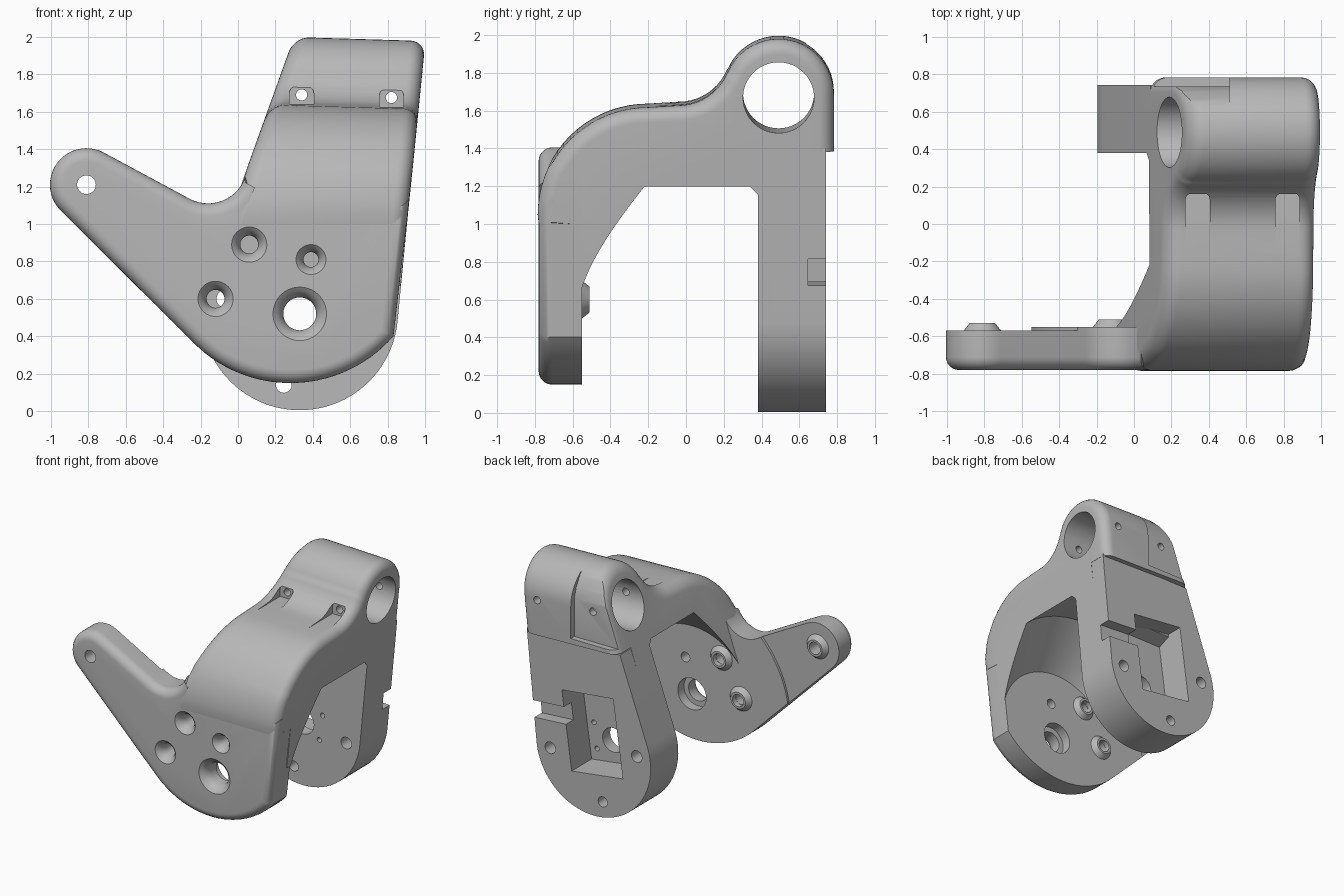
import bpy, bmesh
from math import sin, cos, radians, pi
from mathutils import Vector

cube = bpy.data.objects.get("Cube")
if cube:
    bpy.data.objects.remove(cube, do_unlink=True)

grey = bpy.data.materials.new("light_grey")
grey.use_nodes = True
GREY = (0.48, 0.48, 0.48, 1)
grey.diffuse_color = GREY
grey.node_tree.nodes["Principled BSDF"].inputs["Base Color"].default_value = GREY


def arc(cu, cv, r, a0, a1, n):
    angles = [radians(a0 + (a1 - a0) * i / n) for i in range(n + 1)]
    return [(cu + r * cos(a), cv + r * sin(a)) for a in angles]


def finish(name, bm):
    bmesh.ops.recalc_face_normals(bm, faces=bm.faces)
    me = bpy.data.meshes.new(name)
    bm.to_mesh(me)
    bm.free()
    me.materials.append(grey)
    ob = bpy.data.objects.new(name, me)
    bpy.context.collection.objects.link(ob)
    return ob


def skin(name, rings, closed=False):
    """Bridge equal rings of points, capping both ends unless closed."""
    bm = bmesh.new()
    loops = [[bm.verts.new(p) for p in ring] for ring in rings]
    pairs = list(zip(loops, loops[1:])) + ([(loops[-1], loops[0])] if closed else [])
    n = len(loops[0])
    for a, b in pairs:
        for i in range(n):
            j = (i + 1) % n
            bm.faces.new((a[i], a[j], b[j], b[i]))
    if not closed:
        bm.faces.new(loops[0])
        bm.faces.new(loops[-1])
    return finish(name, bm)


def inset(points, amount, count):
    """Move the first count points of an outline inward along their normals."""
    pts = [Vector(p) for p in points]
    out = []
    for i, p in enumerate(pts):
        if i >= count:
            out.append(p)
            continue
        a = (p - pts[i - 1]).normalized()
        b = (pts[(i + 1) % len(pts)] - p).normalized()
        if count < len(pts):
            a = b if i == 0 else a
            b = a if i == count - 1 else b
        na, nb = Vector((-a.y, a.x)), Vector((-b.y, b.x))
        out.append(p + (na + nb) * amount / (1 + na.dot(nb)))
    return out


def lathe(name, x, z, profile, closed=False, n=40):
    """Turn (y, radius) points about an axis along y."""
    rings = [[(x + r * cos(2 * pi * i / n), y, z + r * sin(2 * pi * i / n))
              for i in range(n)] for y, r in profile]
    return skin(name, rings, closed)


def drill(x, z, r, y0, y1):
    return lathe("cutter", x, z, [(y0, r), (y1, r)])


def prism_y(name, outline, y0, y1):
    return skin(name, [[(u, y, v) for u, v in outline] for y in (y0, y1)])


def cut(ob, cutters):
    for c in cutters:
        m = ob.modifiers.new("cut", 'BOOLEAN')
        m.operation, m.solver, m.object = 'DIFFERENCE', 'EXACT', c
    dg = bpy.context.evaluated_depsgraph_get()
    me = bpy.data.meshes.new_from_object(ob.evaluated_get(dg))
    ob.modifiers.clear()
    ob.data = me
    for c in cutters:
        bpy.data.objects.remove(c, do_unlink=True)


def left(z):
    return 0.087 + 0.355 * (z - 1.4)


def right(z):
    return 0.942 + 0.1 * (z - 1.4)


STEPS = 7
ROUND = [radians(90 * k / STEPS) for k in range(STEPS + 1)]

# Arched bridge and barrel: side profile skinned between two slanted ends
outer = [(-0.78, 1.0)] + arc(-0.2, 1.05, 0.585, 180, 90, 18)
outer += arc(-0.04, 1.923, 0.278, -90, -22.4, 10)
outer += arc(0.49, 1.705, 0.293, 157, 0, 24) + [(0.783, 1.4)]
inner = [(0.6, 1.4), (0.6, 1.0), (-0.6, 0.6), (-0.6, 1.0)]
profile = (outer + inner)[::-1]
profile = profile[len(inner):] + profile[:len(inner)]
R = 0.08
rings = []
for a in ROUND:
    sec = inset(profile, R * (1 - sin(a)), len(outer))
    rings.append([(left(z) + R * (1 - cos(a)), y, z) for y, z in sec])
for a in ROUND[::-1]:
    sec = inset(profile, R * (1 - sin(a)), len(outer))
    rings.append([(right(z) - R * (1 - cos(a)), y, z) for y, z in sec])
rings = [[(x, y, z - 0.03 * (x - 0.33) * (z > 1.3)) for x, y, z in r] for r in rings]
bridge = skin("arched_bridge", rings)

AX, AZ = 0.33, 0.53          # main axis
clearance = lathe("cutter", AX, AZ, [(-0.65, 0.555), (-0.55, 0.555), (-0.22, 0.893),
                                     (0.34, 0.893), (0.38, 0.86)], n=96)
bore = skin("cutter", [[(x, y, z - 0.03 * (x - 0.6))
                        for y, z in arc(0.49, 1.68, 0.188, 0, 352.5, 47)]
                       for x in (-0.5, 1.5)])
relief_side = [(0.735, 1.44), (0.735, 1.76), (0.71, 1.84), (0.67, 1.91),
               (0.61, 1.99), (0.95, 2.1), (0.95, 1.44)]
relief = skin("cutter", [[(x, y, z) for y, z in relief_side] for x in (-0.4, 0.51)])
cutters = [clearance, bore, relief]
for x in (0.34, 0.82):       # screw seats and clamp screw holes
    z = 1.69 - 0.03 * (x - 0.34)
    seat = arc(x + 0.03, z + 0.01, 0.035, 0, 90, 5) + arc(x - 0.03, z + 0.01, 0.035, 90, 180, 5)
    seat += [(x - 0.065, z - 0.05), (x + 0.065, z - 0.05)]
    cutters += [prism_y("cutter", seat, -0.2, 0.16), drill(x, z, 0.03, 0.1, 0.95)]
cut(bridge, cutters)

# Front plate with its side arm, rounded on the front edge
outline = arc(0.28, 0.88, 0.73, -135, -41, 28) + [(0.915, 1.13), (0.1, 1.13)]
outline += arc(-0.16, 1.32, 0.21, -19.5, -118.5, 14)
outline += arc(-0.81, 1.21, 0.195, 61.5, 225, 22)
R2 = 0.07
rings = [[(u, -0.55, v) for u, v in outline]]
for a in ROUND[::-1]:
    sec = inset(outline, R2 * (1 - sin(a)), len(outline))
    rings.append([(u, -0.78 + R2 * (1 - cos(a)), v) for u, v in sec])
rings[1:] = [[(u, -0.78 + R2 * (1 - sin(a)), v)
              for u, v in inset(outline, R2 * (1 - cos(a)), len(outline))]
             for a in ROUND]
plate = skin("front_plate", rings)
cutters = [lathe("cutter", AX, AZ, [(-0.57, 0.89), (-0.57, 1.7), (-0.4, 1.7), (-0.4, 0.89)],
                 closed=True, n=96),
           drill(-0.81, 1.21, 0.05, -1, -0.3)]
for x, z, r, dish in ((0.06, 0.89, 0.048, 0.1), (-0.12, 0.6, 0.048, 0.1),
                      (0.39, 0.81, 0.04, 0.085), (0.33, 0.52, 0.088, 0.15)):
    steps = [(-0.9, dish), (-0.785, dish), (-0.765, r + (dish - r) * 0.55),
             (-0.74, r + (dish - r) * 0.2), (-0.7, r), (-0.3, r)]
    cutters.append(lathe("cutter", x, z, steps))
cutters.append(drill(0.33, 0.52, 0.13, -0.63, -0.3))
cut(plate, cutters)

# Raised collars behind the front plate
collars = []
for i, (x, z, y) in enumerate(((0.06, 0.89, -0.55), (-0.12, 0.6, -0.55), (-0.81, 1.21, -0.57))):
    collars.append(lathe(f"collar_{i + 1}", x, z,
                         [(y - 0.01, 0.1), (y, 0.1), (y + 0.04, 0.068),
                          (y + 0.04, 0.05), (y - 0.01, 0.05)], closed=True))

# Rear plate with round foot, pocket, cable channel and holes
foot = arc(AX, AZ, 0.525, -199.5, -5.7, 48)
rear = prism_y("rear_plate", foot + [(right(1.4), 1.4), (left(1.4), 1.4)], 0.38, 0.742)
pocket = [(0.53, 0.32), (0.62, 0.97), (0.15, 1.02), (0.06, 0.38)]
channel = [(0.5, 0.7), (1.1, 0.66), (1.1, 0.8), (0.5, 0.84)]
cutters = [prism_y("cutter", pocket, 0.48, 0.9), prism_y("cutter", channel, 0.645, 0.9),
           drill(AX, AZ, 0.1, 0.2, 0.9)]
for x, z, r in ((0.727, 0.46, 0.048), (-0.067, 0.6, 0.048), (0.245, 0.14, 0.042),
                (0.51, 0.63, 0.02), (0.48, 0.42, 0.02)):
    cutters.append(drill(x, z, r, 0.2, 0.9))
cut(rear, cutters)

# Smooth shading with crisp edges
bpy.ops.object.select_all(action='DESELECT')
for ob in [bridge, plate, rear] + collars:
    ob.select_set(True)
    bpy.context.view_layer.objects.active = ob
bpy.ops.object.shade_smooth_by_angle(angle=radians(32))
